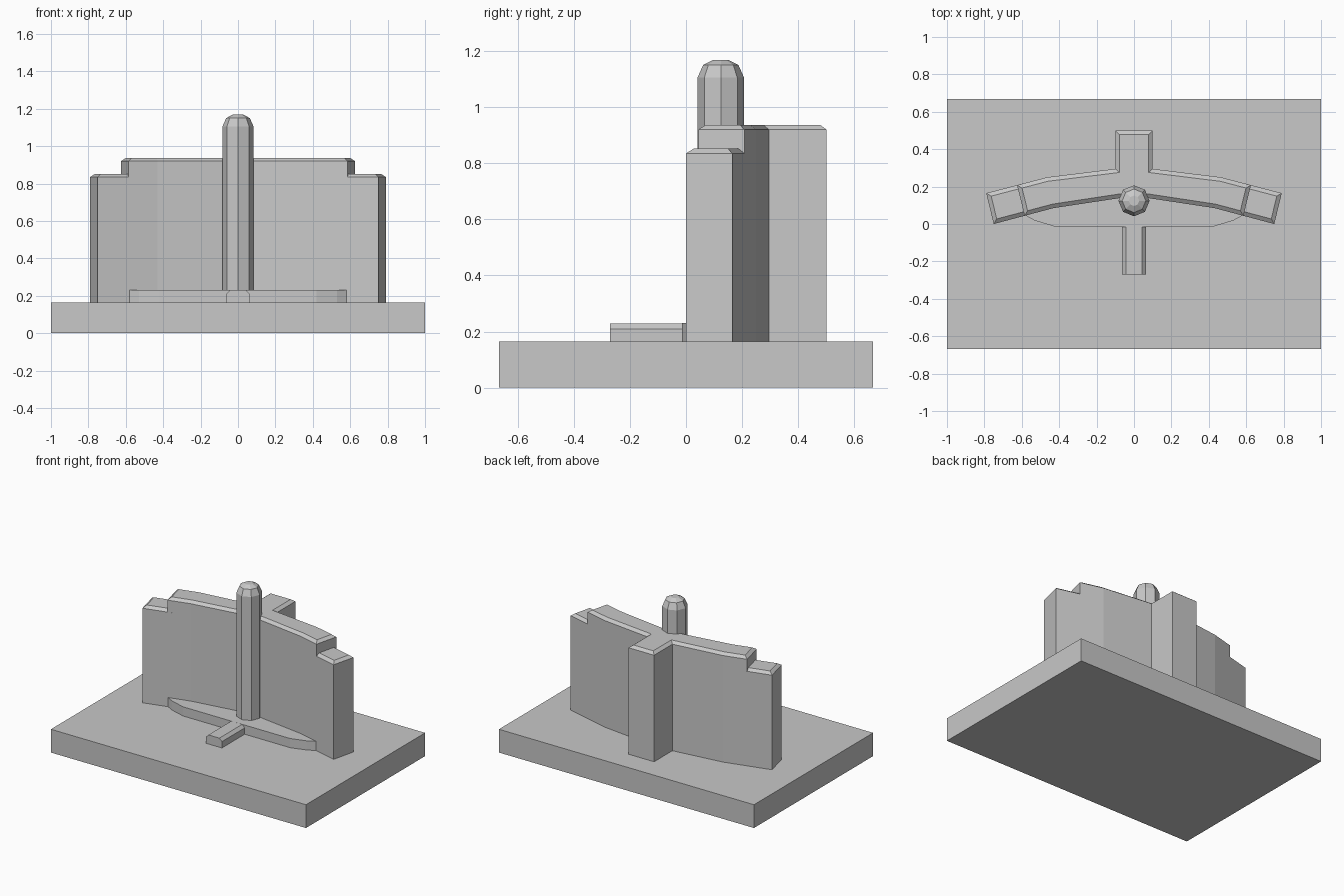
import bpy
import bmesh
from mathutils import Vector

cube = bpy.data.objects.get("Cube")
if cube:
    bpy.data.objects.remove(cube, do_unlink=True)

GROUND = 0.165   # top of the base slab

grey = bpy.data.materials.new("plain grey")
grey.use_nodes = True
colour = (0.58, 0.58, 0.58, 1)
grey.diffuse_color = colour
grey.node_tree.nodes["Principled BSDF"].inputs["Base Color"].default_value = colour


def finish(name, bm):
    bmesh.ops.recalc_face_normals(bm, faces=bm.faces)
    mesh = bpy.data.meshes.new(name)
    bm.to_mesh(mesh)
    bm.free()
    mesh.materials.append(grey)
    obj = bpy.data.objects.new(name, mesh)
    bpy.context.collection.objects.link(obj)
    return obj


def mirrored(half):
    """Close an outline given by its +x half, listed front to back."""
    return half + [(-x, y) for x, y in reversed(half) if x > 0]


def prism(name, outline, bottom, top, chamfer=0, rise=0):
    """Extrude a plan outline upward, with an optional chamfered rim."""
    bm = bmesh.new()
    face = bm.faces.new([bm.verts.new((x, y, bottom)) for x, y in outline])
    bm.normal_update()
    if face.normal.z < 0:
        face.normal_flip()
    result = bmesh.ops.extrude_face_region(bm, geom=[face], use_keep_orig=True)
    verts = [g for g in result["geom"] if isinstance(g, bmesh.types.BMVert)]
    bmesh.ops.translate(bm, verts=verts, vec=Vector((0, 0, top - bottom)))
    bmesh.ops.recalc_face_normals(bm, faces=bm.faces)
    bm.normal_update()
    if chamfer:
        cap = [f for f in bm.faces if f.normal.z > 0.9]
        bmesh.ops.inset_region(bm, faces=cap, thickness=chamfer, depth=0,
                               use_even_offset=True)
        for v in {v for f in cap for v in f.verts}:
            v.co.z = top + rise
    return finish(name, bm)


# Base slab
prism("base_slab", [(-1, -0.667), (1, -0.667), (1, 0.667), (-1, 0.667)], 0, GROUND)

# Curved main wall with the rear rib
prism("main_wall",
      mirrored([(0, 0.143), (0.08, 0.138), (0.43, 0.085), (0.585, 0.044),
                (0.625, 0.208), (0.465, 0.25), (0.1, 0.295), (0.1, 0.5)]),
      GROUND, 0.92, 0.022, 0.017)

# Lower stepped ends of the wall
for side, s in (("left", 1), ("right", -1)):
    plan = [(0.545, 0.0545), (0.75, 0.0), (0.79, 0.165), (0.585, 0.2186)]
    prism(side + "_wall_end", [(s * x, y) for x, y in plan],
          GROUND, 0.835, 0.022, 0.017)

# Low front step
prism("front_step",
      mirrored([(0.42, -0.015), (0.53, 0.018), (0.585, 0.048),
                (0.43, 0.11), (0, 0.17)]),
      GROUND, 0.23)

# Tongue reaching forward from the step, with chamfered top edges
bm = bmesh.new()
section = [(-0.063, GROUND), (0.063, GROUND), (0.063, 0.21),
           (0.043, 0.2295), (-0.043, 0.2295), (-0.063, 0.21)]
face = bm.faces.new([bm.verts.new((x, -0.27, z)) for x, z in section])
result = bmesh.ops.extrude_face_region(bm, geom=[face], use_keep_orig=True)
bmesh.ops.translate(bm, vec=Vector((0, 0.28, 0)),
                    verts=[g for g in result["geom"] if isinstance(g, bmesh.types.BMVert)])
finish("front_tongue", bm)

# Eight-sided pillar with a faceted dome
bm = bmesh.new()
profile = [(0.083, GROUND), (0.083, 1.105), (0.063, 1.15), (0.028, 1.168)]
verts = [bm.verts.new((r, 0, z)) for r, z in profile]
edges = [bm.edges.new(pair) for pair in zip(verts, verts[1:])]
bmesh.ops.spin(bm, geom=verts + edges, cent=(0, 0, 0), axis=(0, 0, 1),
               angle=6.283185307, steps=8)
bmesh.ops.remove_doubles(bm, verts=bm.verts, dist=0.0005)
bmesh.ops.holes_fill(bm, edges=[e for e in bm.edges if e.is_boundary], sides=8)
pillar = finish("pillar", bm)
pillar.location = (0, 0.124, 0)
